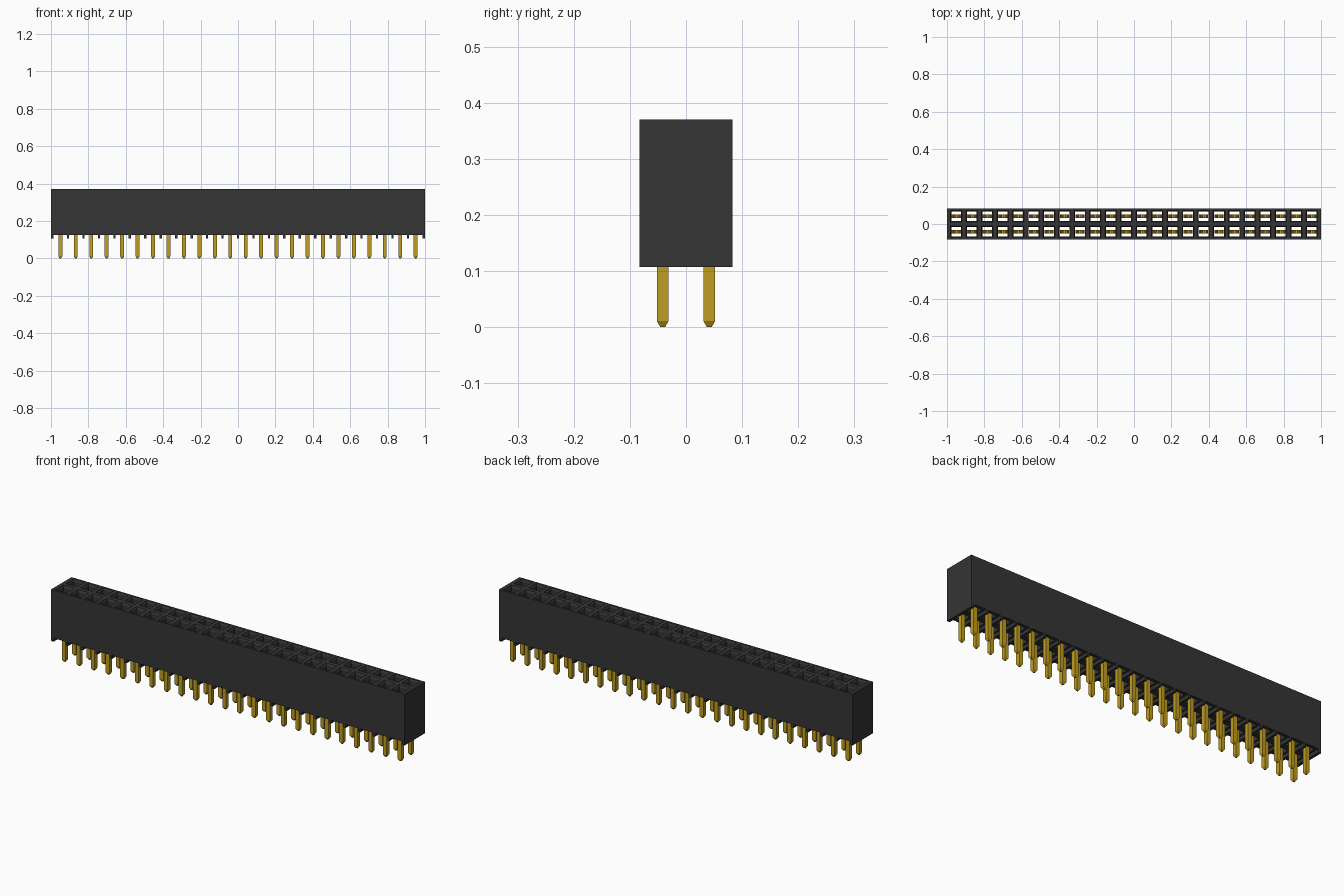
import bpy, bmesh

cube = bpy.data.objects.get("Cube")
if cube:
    bpy.data.objects.remove(cube, do_unlink=True)

COLS, PITCH = 24, 0.0826
HALF_Y, ROW_Y = 0.083, 0.0415
Z_BOT, Z_FLOOR, Z_TOP = 0.107, 0.125, 0.37


def material(name, rgb):
    m = bpy.data.materials.new(name)
    m.use_nodes = True
    m.diffuse_color = (*rgb, 1)
    m.node_tree.nodes["Principled BSDF"].inputs["Base Color"].default_value = (*rgb, 1)
    return m


black = material("black plastic", (0.035, 0.035, 0.035))
gold = material("gold metal", (0.53, 0.34, 0.015))


def finish(bm, name, mat):
    bmesh.ops.remove_doubles(bm, verts=bm.verts, dist=1e-5)
    bmesh.ops.recalc_face_normals(bm, faces=bm.faces)
    me = bpy.data.meshes.new(name)
    bm.to_mesh(me)
    bm.free()
    me.materials.append(mat)
    ob = bpy.data.objects.new(name, me)
    bpy.context.collection.objects.link(ob)
    return ob


def rect(bm, x0, x1, y0, y1, z):
    return [bm.verts.new((x, y, z)) for x, y in ((x0, y0), (x1, y0), (x1, y1), (x0, y1))]


def loft(bm, rings, sides=range(4)):
    for a, b in zip(rings, rings[1:]):
        for i in sides:
            j = (i + 1) % 4
            bm.faces.new((a[i], a[j], b[j], b[i]))


def box(bm, x0, x1, y0, y1, z0, z1):
    a, b = rect(bm, x0, x1, y0, y1, z0), rect(bm, x0, x1, y0, y1, z1)
    loft(bm, [a, b])
    bm.faces.new(a[::-1])
    bm.faces.new(b)


def prism(bm, pts, half):
    """Extrude an x-z outline along y."""
    a = [bm.verts.new((x, -half, z)) for x, z in pts]
    b = [bm.verts.new((x, half, z)) for x, z in pts]
    bm.faces.new(a)
    bm.faces.new(b[::-1])
    for i in range(len(pts)):
        j = (i + 1) % len(pts)
        bm.faces.new((a[i], b[i], b[j], a[j]))


columns = [(i - (COLS - 1) / 2) * PITCH for i in range(COLS)]

# Housing: tiled cells, each with a chamfered through-hole
bm = bmesh.new()
for i, cx in enumerate(columns):
    x0 = -1 if i == 0 else cx - PITCH / 2
    x1 = 1 if i == COLS - 1 else cx + PITCH / 2
    for row in (-1, 1):
        cy = row * ROW_Y
        y0, y1 = cy - HALF_Y / 2, cy + HALF_Y / 2

        def hole(h, z):
            return rect(bm, cx - h, cx + h, cy - h, cy + h, z)

        top, low = rect(bm, x0, x1, y0, y1, Z_TOP), rect(bm, x0, x1, y0, y1, Z_FLOOR)
        loft(bm, [top, hole(0.031, Z_TOP), hole(0.026, Z_TOP - 0.01), hole(0.026, Z_FLOOR), low])
        outer = [0 if row < 0 else 2]
        if i == 0:
            outer.append(3)
        if i == COLS - 1:
            outer.append(1)
        loft(bm, [low, top], outer)
finish(bm, "housing", black)

# Standoff ribs across the underside, between the columns
bm = bmesh.new()
for i in range(COLS + 1):
    cx = (i - COLS / 2) * PITCH
    x0 = -1 if i == 0 else cx - 0.006
    x1 = 1 if i == COLS else cx + 0.006
    box(bm, x0, x1, -HALF_Y, HALF_Y, Z_BOT, Z_FLOOR)
finish(bm, "underside_ribs", black)

# Contact: square pin with tapered tip, crossbar and two spring tines
bm = bmesh.new()
p = 0.0105
rings = [rect(bm, -h, h, -h, h, z) for h, z in ((0.004, 0), (p, 0.011), (p, 0.15))]
loft(bm, rings)
bm.faces.new(rings[0][::-1])
bm.faces.new(rings[-1])
box(bm, -0.025, 0.025, -p, p, 0.15, 0.175)
tine = [(0.025, 0.175), (0.025, 0.22), (0.010, 0.315), (0.020, 0.345),
        (0.015, 0.345), (0.004, 0.315), (0.018, 0.22), (0.018, 0.175)]
for s in (-1, 1):
    prism(bm, [(s * x, z) for x, z in tine], p)
contact = finish(bm, "contact", gold)

# Repeat the contact in both rows, sharing one mesh
for r, row in enumerate(("front", "back")):
    for i, cx in enumerate(columns):
        ob = contact if r == 0 and i == 0 else contact.copy()
        if ob is not contact:
            bpy.context.collection.objects.link(ob)
        ob.name = f"{row}_contact_{i + 1}"
        ob.location = (cx, (2 * r - 1) * ROW_Y, 0)
